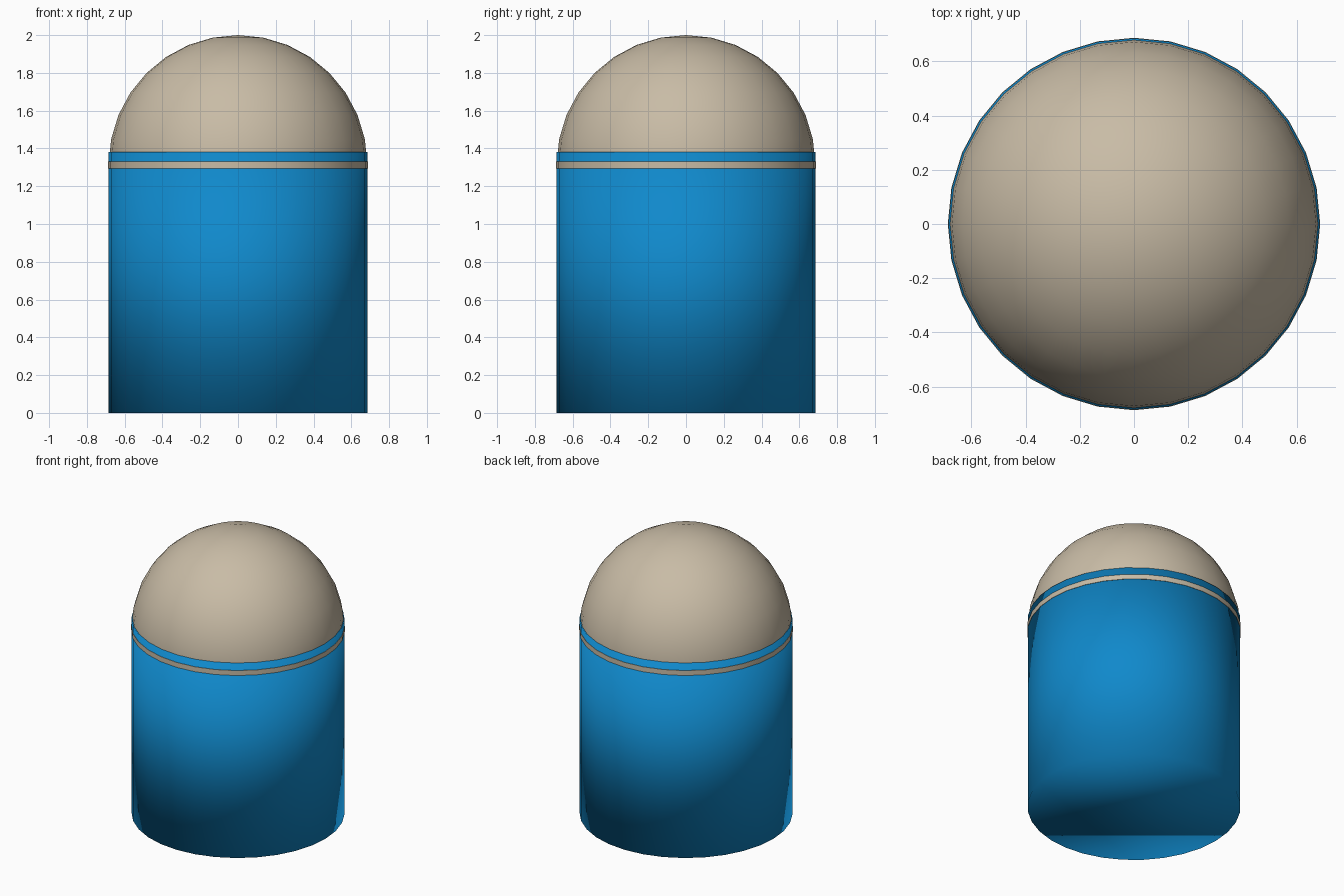
import bpy
import math

cube = bpy.data.objects.get("Cube")
if cube:
    bpy.data.objects.remove(cube, do_unlink=True)

SIDES = 32
RADIUS = 0.685


def make_material(name, rgb):
    mat = bpy.data.materials.new(name)
    mat.use_nodes = True
    colour = (*rgb, 1.0)
    mat.diffuse_color = colour
    mat.node_tree.nodes["Principled BSDF"].inputs["Base Color"].default_value = colour
    return mat


def finish(name, mat):
    obj = bpy.context.object
    obj.name = name
    obj.data.materials.append(mat)
    return obj


def cylinder(name, radius, bottom, top, mat):
    bpy.ops.mesh.primitive_cylinder_add(
        vertices=SIDES, radius=radius, depth=top - bottom,
        location=(0, 0, (bottom + top) / 2))
    return finish(name, mat)


blue = make_material("bright blue", (0.005, 0.25, 0.6))
beige = make_material("warm beige", (0.58, 0.5, 0.38))

# Closed drum, softly shaded right across its rims
cylinder("drum_body", RADIUS, 0, 1.38, blue)
bpy.ops.object.shade_smooth()

# Thin raised stripe below the rim
cylinder("rim_stripe", RADIUS + 0.002, 1.295, 1.33, beige)
bpy.ops.object.shade_smooth_by_angle(angle=math.radians(30))

# Round dome seated in the drum
bpy.ops.mesh.primitive_uv_sphere_add(
    segments=SIDES, ring_count=16, radius=RADIUS, location=(0, 0, 2 - RADIUS))
finish("dome", beige)
bpy.ops.object.shade_smooth()
